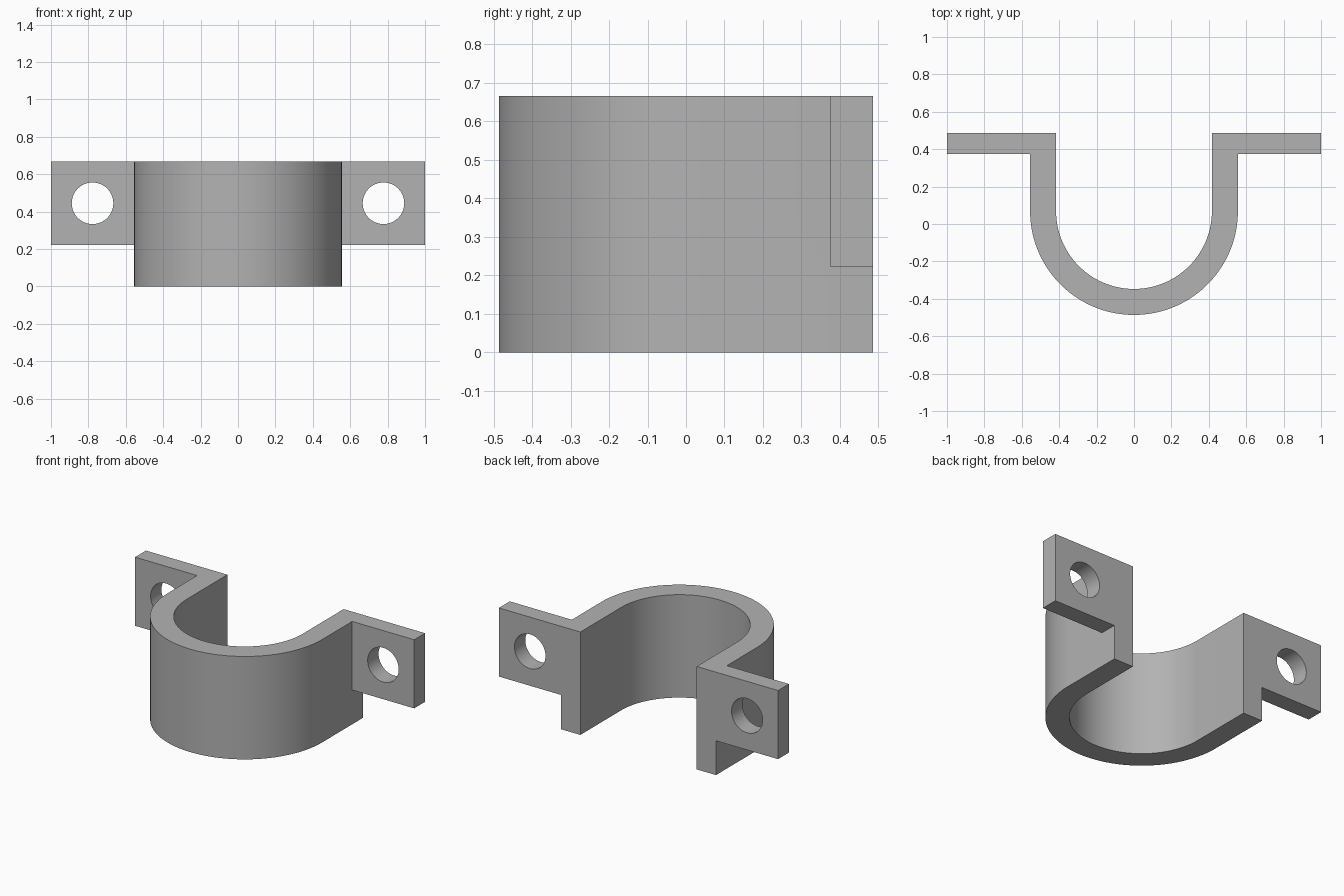
import bpy, bmesh, math
from mathutils import Vector

cube = bpy.data.objects.get("Cube")
if cube:
    bpy.data.objects.remove(cube, do_unlink=True)

# Dimensions
OUTER, INNER = 0.5556, 0.4167
HEIGHT, TAB_Z = 0.6667, 0.2222
BACK, TAB_FRONT, ARC_Y = 0.4861, 0.375, 0.0694
HOLE_X, HOLE_Z, HOLE_R = 0.7778, 0.4444, 0.1111
STEPS = 64

steel = bpy.data.materials.new("grey_steel")
steel.use_nodes = True
colour = (0.45, 0.45, 0.45, 1)
steel.diffuse_color = colour
steel.node_tree.nodes["Principled BSDF"].inputs["Base Color"].default_value = colour


def half_ring(radius):
    """Points from the right side, around the front, to the left side."""
    angles = [math.pi + math.pi * i / STEPS for i in range(STEPS + 1)]
    return [(radius * math.cos(a), ARC_Y + radius * math.sin(a)) for a in angles]


# U-shaped band, extruded upward
profile = [(-OUTER, BACK), (-OUTER, TAB_FRONT)] + half_ring(OUTER)
profile += [(OUTER, TAB_FRONT), (OUTER, BACK), (INNER, BACK)]
profile += half_ring(INNER)[::-1] + [(-INNER, BACK)]
bm = bmesh.new()
base = bm.faces.new([bm.verts.new((x, y, 0)) for x, y in profile])
top = bmesh.ops.extrude_face_region(bm, geom=[base])["geom"]
bmesh.ops.translate(bm, vec=(0, 0, HEIGHT),
                    verts=[v for v in top if isinstance(v, bmesh.types.BMVert)])
bmesh.ops.recalc_face_normals(bm, faces=bm.faces)

# Side tabs, pulled out of the upper end walls
bmesh.ops.bisect_plane(bm, geom=bm.verts[:] + bm.edges[:] + bm.faces[:],
                       plane_co=(0, 0, TAB_Z), plane_no=(0, 0, 1))
patches = []
for f in bm.faces:
    c = f.calc_center_median()
    if abs(c.x) > OUTER - 0.001 and c.y > TAB_FRONT and c.z > TAB_Z:
        patches.append(f)
for f in patches:
    side = math.copysign(1, f.calc_center_median().x)
    cap = bmesh.ops.extrude_face_region(bm, geom=[f])["geom"]
    bmesh.ops.translate(bm, vec=Vector((side * (1 - OUTER), 0, 0)),
                        verts=[v for v in cap if isinstance(v, bmesh.types.BMVert)])
bmesh.ops.delete(bm, geom=[f for f in patches if f.is_valid], context='FACES')
bmesh.ops.dissolve_limit(bm, angle_limit=math.radians(0.5),
                         verts=bm.verts[:], edges=bm.edges[:])
bmesh.ops.recalc_face_normals(bm, faces=bm.faces)
mesh = bpy.data.meshes.new("pipe_clamp")
bm.to_mesh(mesh)
bm.free()
clamp = bpy.data.objects.new("pipe_clamp", mesh)
bpy.context.collection.objects.link(clamp)
mesh.materials.append(steel)

# Bolt holes through the tabs
for name, side in (("left", 1), ("right", -1)):
    bpy.ops.mesh.primitive_cylinder_add(
        vertices=STEPS, radius=HOLE_R, depth=0.4, rotation=(math.pi / 2, 0, 0),
        location=(side * HOLE_X, (BACK + TAB_FRONT) / 2, HOLE_Z))
    cutter = bpy.context.object
    cutter.name = name + "_bolt_hole_cutter"
    cutter.data.materials.append(steel)
    bpy.ops.object.select_all(action='DESELECT')
    clamp.select_set(True)
    bpy.context.view_layer.objects.active = clamp
    cut = clamp.modifiers.new(name + "_bolt_hole", 'BOOLEAN')
    cut.operation, cut.solver, cut.object = 'DIFFERENCE', 'EXACT', cutter
    bpy.ops.object.modifier_apply(modifier=cut.name)
    bpy.data.objects.remove(cutter, do_unlink=True)

bpy.ops.object.shade_smooth_by_angle(angle=math.radians(30))
